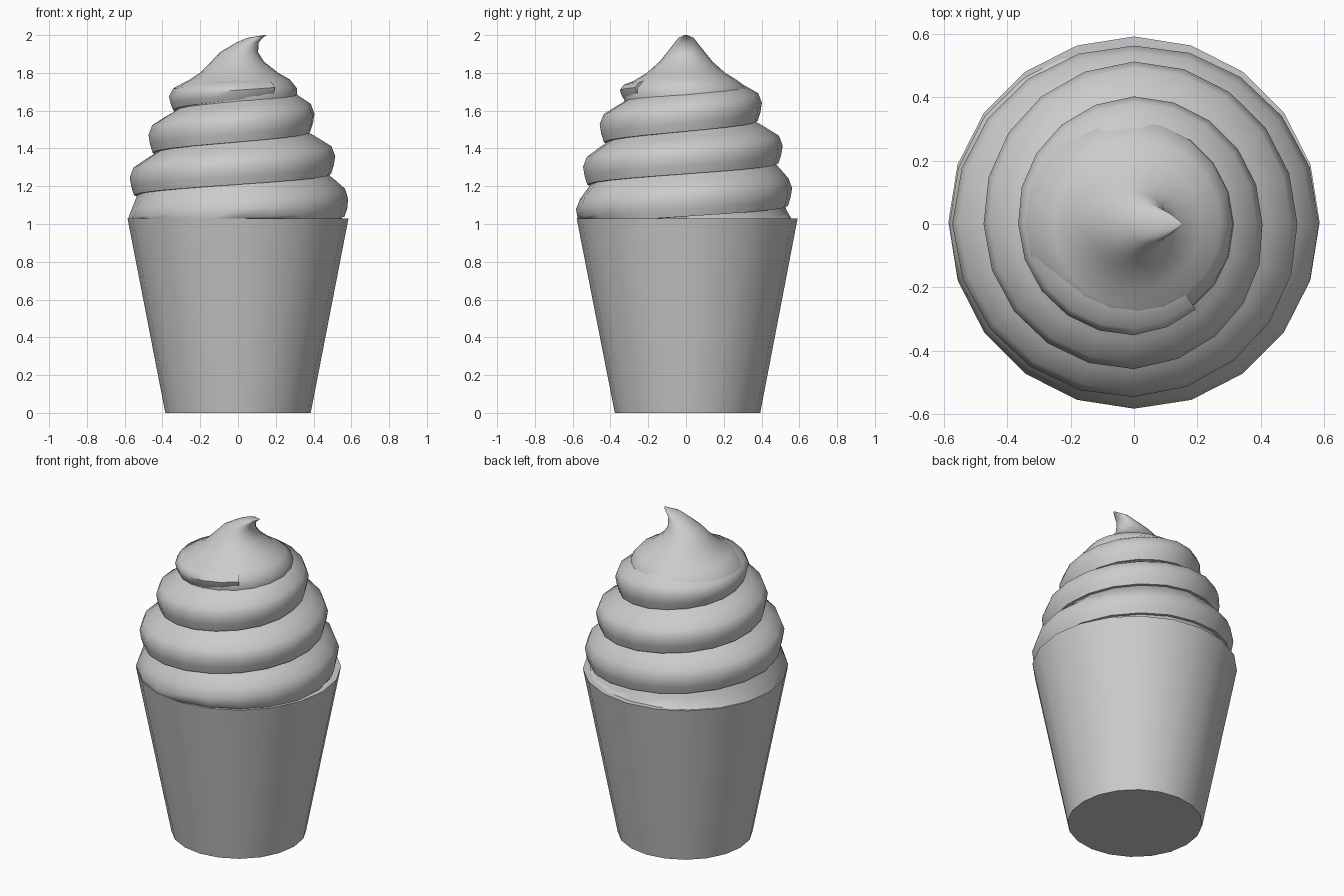
import bpy, bmesh, math
from math import cos, sin, pi

cube = bpy.data.objects.get("Cube")
if cube:
    bpy.data.objects.remove(cube, do_unlink=True)

SIDES = 20

grey = bpy.data.materials.new("plain_grey")
grey.use_nodes = True
GREY = (0.6, 0.6, 0.6, 1)
grey.diffuse_color = GREY
grey.node_tree.nodes["Principled BSDF"].inputs["Base Color"].default_value = GREY


def finish(name, bm, angle):
    bmesh.ops.remove_doubles(bm, verts=bm.verts, dist=0.0005)
    bmesh.ops.recalc_face_normals(bm, faces=bm.faces)
    mesh = bpy.data.meshes.new(name)
    bm.to_mesh(mesh)
    bm.free()
    mesh.materials.append(grey)
    obj = bpy.data.objects.new(name, mesh)
    bpy.context.collection.objects.link(obj)
    bpy.ops.object.select_all(action='DESELECT')
    obj.select_set(True)
    bpy.context.view_layer.objects.active = obj
    bpy.ops.object.shade_smooth_by_angle(angle=math.radians(angle))
    return obj


def loft(bm, rows, closed):
    """Join rows of points with quads; closed rows wrap round."""
    grid = [[bm.verts.new(p) for p in row] for row in rows]
    for a, b in zip(grid, grid[1:]):
        n = len(a)
        for i in range(n if closed else n - 1):
            j = (i + 1) % n
            bm.faces.new((a[i], a[j], b[j], b[i]))
    return grid


def ring(radius, z, cx=0.0, cy=0.0):
    return [(cx + radius * cos(2 * pi * i / SIDES),
             cy + radius * sin(2 * pi * i / SIDES), z) for i in range(SIDES)]


# Tapered cup
bm = bmesh.new()
rings = loft(bm, [ring(0.385, 0, 0, 0.008), ring(0.585, 1.03, 0, 0.006)], True)
bm.faces.new(rings[0])
bm.faces.new(rings[1])
finish("cup", bm, 40)

# Coil radius at each quarter turn, starting one turn below the rim
RADII = [.58, .58, .585, .582, .587, .562, .573, .545, .515, .512, .474,
         .457, .405, .402, .365, .35, .305, .28, .27, .26, .25]


def coil_radius(t):
    f = (t + 1) * 4
    i = min(int(f), len(RADII) - 2)
    return RADII[i] + (RADII[i + 1] - RADII[i]) * (f - i)


def coil_section(t):
    """Cross-section of the rising coil after t turns."""
    seam = 1.04 + 0.225 * t
    height = 0.225 - 0.21 * max(0, t - 2.25)
    r = coil_radius(t)
    top = coil_radius(t + 1) - 0.04
    profile = [(0, r - 0.12), (0, r - 0.022), (0.2, r - 0.008), (0.42, r),
               (0.65, r - 0.02), (0.85, r * 0.45 + top * 0.55 - 0.01), (1, top)]
    a = 2 * pi * t
    return [(min(q, 0.583) * cos(a), min(q, 0.583) * sin(a),
             max(seam + u * height, 1.025)) for u, q in profile]


# Whipped coil winding up from the rim
bm = bmesh.new()
coil = loft(bm, [coil_section(k / SIDES) for k in range(-SIDES, 58)], False)
bm.faces.new(coil[-1])
finish("swirl_coil", bm, 50)

# Peak of the swirl with its bent tip: radius, height, sideways shift
bm = bmesh.new()
peak = [(.31, 1.60, -.01), (.33, 1.67, -.015), (.326, 1.72, -.015),
        (.265, 1.765, .01), (.208, 1.80, .005), (.14, 1.86, -.003),
        (.10, 1.91, .006), (.06, 1.96, .05), (.042, 1.985, .088),
        (.008, 2.0, .143)]
rings = loft(bm, [ring(r, z, cx) for r, z, cx in peak], True)
bm.faces.new(rings[0])
bm.faces.new(rings[-1])
finish("swirl_peak", bm, 60)
